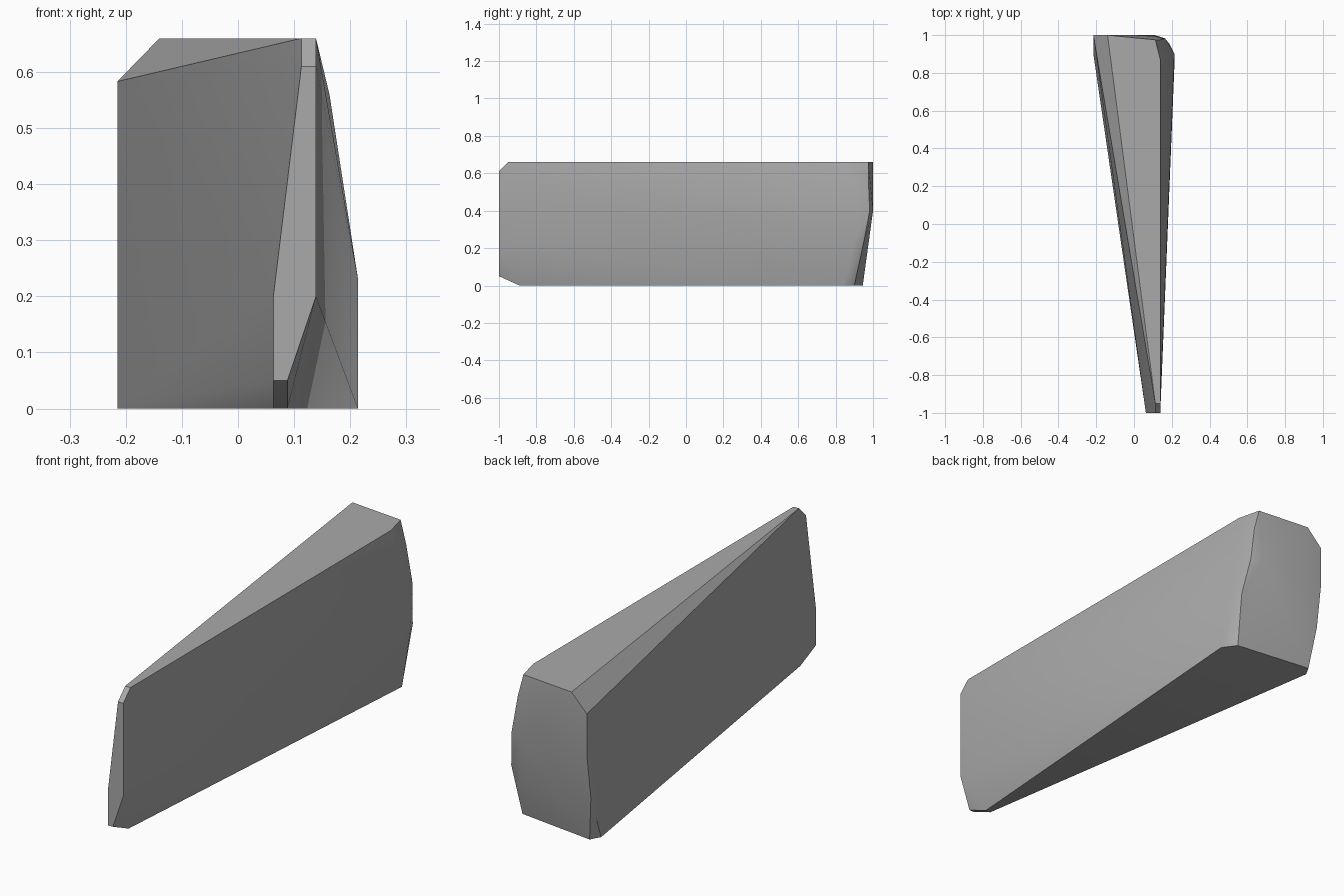
import bpy, bmesh, math

cube = bpy.data.objects.get("Cube")
if cube:
    bpy.data.objects.remove(cube, do_unlink=True)

grey = bpy.data.materials.new("plain grey")
grey.use_nodes = True
colour = (0.4, 0.4, 0.4, 1)
grey.diffuse_color = colour
grey.node_tree.nodes["Principled BSDF"].inputs["Base Color"].default_value = colour

# Corner outlines of the wedge: height -> (x, y) corners
levels = {
    # underside
    0.0: [(.063, -.89), (.088, -.89), (.214, .84), (.17, .9), (-.19, .945), (-.215, .9)],
    # lower nose chamfer
    .05: [(.063, -1), (.088, -1)],
    # nose and bulging rear
    .2: [(.063, -1), (.139, -1), (-.215, .972)],
    .23: [(.214, .9), (.19, .95)],
    .4: [(-.215, 1), (.165, .982), (.11, 1)],
    .56: [(.163, .89), (.14, .975)],
    .583: [(-.215, 1)],
    # upper nose chamfer
    .61: [(.113, -1), (.139, -1)],
    # top
    .66: [(.113, -.95), (.139, -.95), (.139, .87), (.113, .975), (-.14, 1)],
}

# Wrap the outlines into one solid wedge
bm = bmesh.new()
for z, corners in levels.items():
    for x, y in corners:
        bm.verts.new((x, y, z))
hull = bmesh.ops.convex_hull(bm, input=bm.verts)
loose = [v for v in bm.verts if not v.link_faces]
bmesh.ops.delete(bm, geom=loose, context="VERTS")
bmesh.ops.dissolve_limit(bm, angle_limit=math.radians(1), verts=bm.verts, edges=bm.edges)
bmesh.ops.recalc_face_normals(bm, faces=bm.faces)
mesh = bpy.data.meshes.new("wedge_block")
bm.to_mesh(mesh)
bm.free()
mesh.materials.append(grey)
wedge = bpy.data.objects.new("wedge_block", mesh)
bpy.context.collection.objects.link(wedge)

# Soft rear corner, crisp outer edges
bpy.ops.object.select_all(action="DESELECT")
wedge.select_set(True)
bpy.context.view_layer.objects.active = wedge
bpy.ops.object.shade_smooth_by_angle(angle=math.radians(30))
